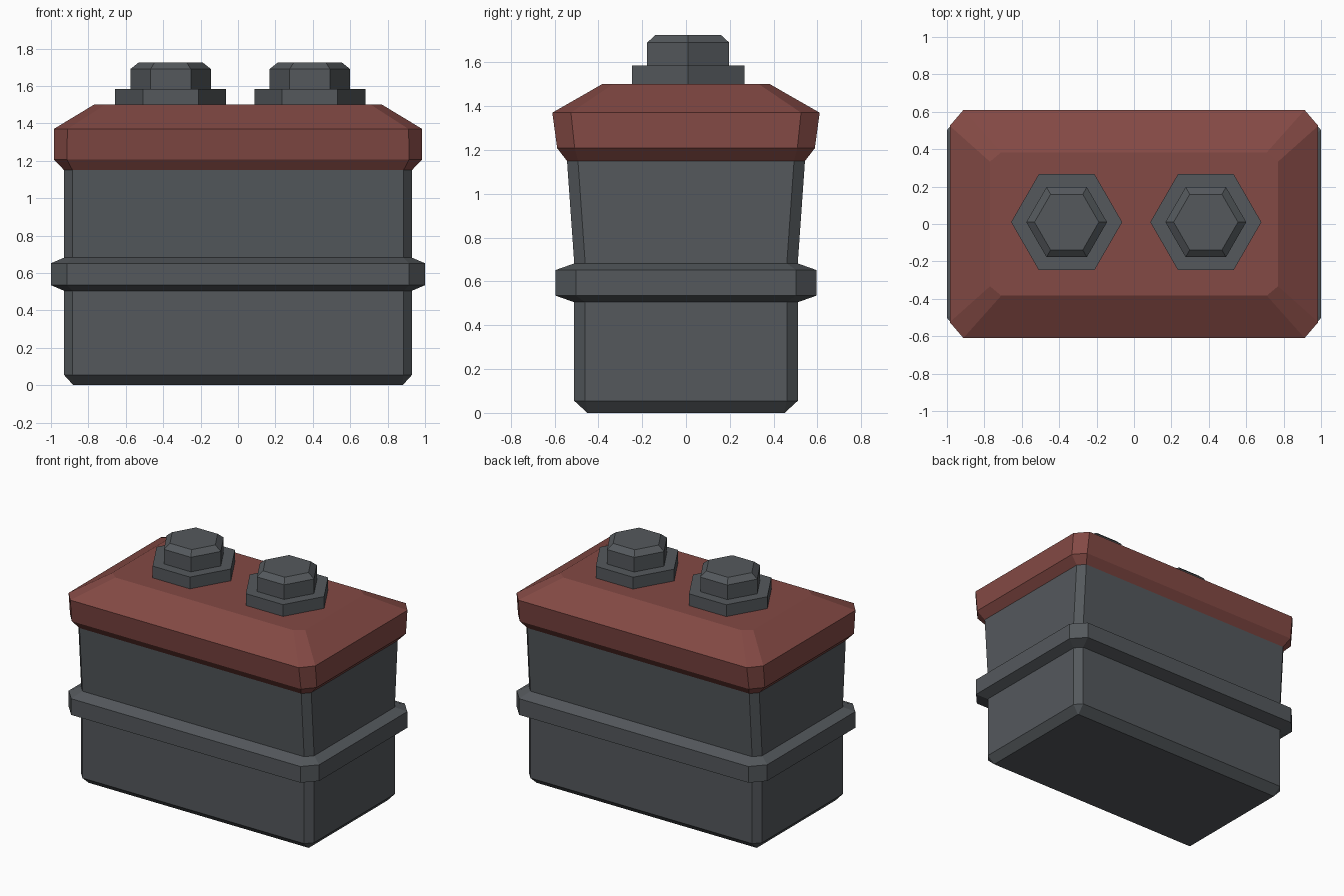
import bpy, bmesh, math

if "Cube" in bpy.data.objects:
    bpy.data.objects.remove(bpy.data.objects["Cube"])


def material(name, rgb):
    m = bpy.data.materials.new(name)
    m.diffuse_color = (*rgb, 1.0)
    m.use_nodes = True
    m.node_tree.nodes["Principled BSDF"].inputs["Base Color"].default_value = m.diffuse_color
    return m


grey = material("dark grey", (0.089, 0.099, 0.108))
red = material("dull red", (0.228, 0.067, 0.058))


def chamfered_rect(z, hx, hy, cx, cy):
    """Rectangle outline with cut corners, counter-clockwise."""
    pts = [(hx, -hy + cy), (hx, hy - cy), (hx - cx, hy), (-hx + cx, hy),
           (-hx, hy - cy), (-hx, -hy + cy), (-hx + cx, -hy), (hx - cx, -hy)]
    return [(x, y, z) for x, y in pts]


def hexagon(z, r, cx, cy):
    return [(cx + r * math.cos(i * math.pi / 3),
             cy + r * math.sin(i * math.pi / 3), z) for i in range(6)]


def loft(name, outlines, mat):
    """Skin a stack of outlines and cap both ends."""
    bm = bmesh.new()
    rings = [[bm.verts.new(p) for p in o] for o in outlines]
    n = len(rings[0])
    for a, b in zip(rings, rings[1:]):
        for i in range(n):
            j = (i + 1) % n
            bm.faces.new((a[i], a[j], b[j], b[i]))
    bm.faces.new(rings[0][::-1])
    bm.faces.new(rings[-1])
    bmesh.ops.remove_doubles(bm, verts=bm.verts, dist=0.0005)
    bmesh.ops.recalc_face_normals(bm, faces=bm.faces)
    mesh = bpy.data.meshes.new(name)
    bm.to_mesh(mesh)
    bm.free()
    mesh.materials.append(mat)
    ob = bpy.data.objects.new(name, mesh)
    bpy.context.collection.objects.link(ob)
    return ob


# Case with its raised band: z, half width, half depth, corner cuts
case = [(0.0, 0.88, 0.45, 0.003, 0.003), (0.055, 0.93, 0.51, 0.045, 0.05),
        (0.505, 0.93, 0.51, 0.045, 0.05), (0.535, 1.0, 0.595, 0.085, 0.093),
        (0.652, 1.0, 0.595, 0.085, 0.093), (0.682, 0.93, 0.51, 0.045, 0.05),
        (1.15, 0.93, 0.543, 0.045, 0.05)]
loft("case", [chamfered_rect(*r) for r in case], grey)

# Lid with sloping top
lid = [(1.15, 0.93, 0.543, 0.045, 0.05), (1.208, 0.985, 0.588, 0.07, 0.08),
       (1.37, 0.985, 0.61, 0.073, 0.085), (1.5, 0.77, 0.383, 0.06, 0.05)]
loft("lid", [chamfered_rect(*r) for r in lid], red)

# Two hexagonal terminals, each a wide base and a bevelled nut
for side, x in (("left", -0.36), ("right", 0.384)):
    loft(f"terminal_base_{side}",
         [hexagon(z, 0.297, x, 0.01) for z in (1.49, 1.585)], grey)
    loft(f"terminal_nut_{side}",
         [hexagon(z, r, x, 0.01)
          for z, r in ((1.575, 0.216), (1.69, 0.216), (1.725, 0.172))], grey)
